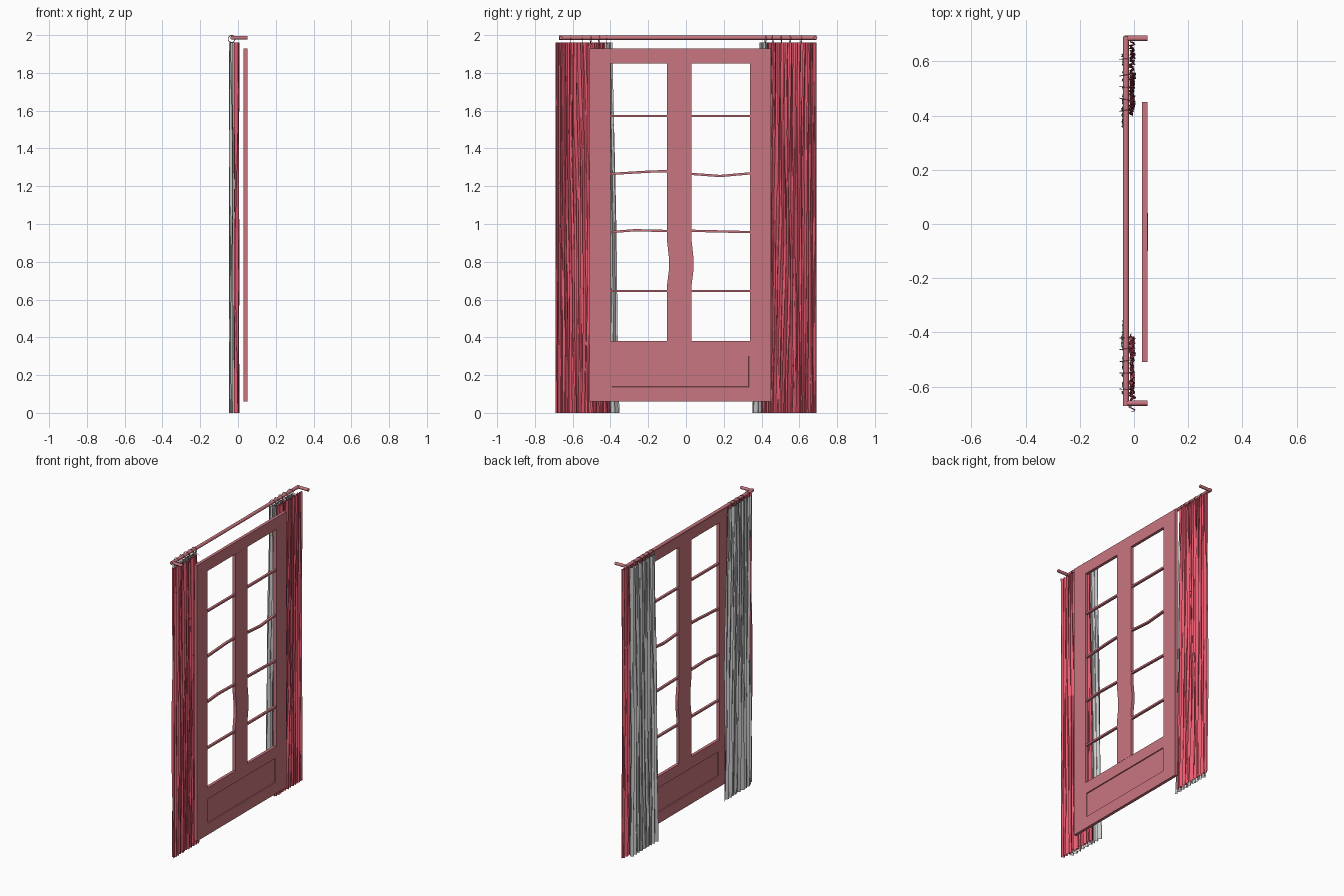
import bpy, bmesh, math, random
from mathutils import Vector

if "Cube" in bpy.data.objects:
    bpy.data.objects.remove(bpy.data.objects["Cube"])

random.seed(4)


def material(name, rgb):
    m = bpy.data.materials.new(name)
    m.diffuse_color = (*rgb, 1)
    m.use_nodes = True
    m.node_tree.nodes["Principled BSDF"].inputs["Base Color"].default_value = m.diffuse_color
    return m


WOOD = material("painted_wood", (0.59, 0.18, 0.215))
CLOTH = material("red_cloth", (0.80, 0.107, 0.16))


def finish(name, bm, mat=None, smooth=None):
    me = bpy.data.meshes.new(name)
    bmesh.ops.recalc_face_normals(bm, faces=bm.faces)
    if smooth:
        for f in bm.faces:
            f.smooth = True
        for e in bm.edges:
            if len(e.link_faces) == 2 and e.calc_face_angle(0) > smooth:
                e.smooth = False
    bm.to_mesh(me)
    bm.free()
    ob = bpy.data.objects.new(name, me)
    bpy.context.collection.objects.link(ob)
    if mat:
        me.materials.append(mat)
    return ob


def slab(name, outline, x0, x1):
    """Extrude a y-z outline from x0 to x1."""
    bm = bmesh.new()
    face = bm.faces.new([bm.verts.new((x0, y, z)) for y, z in outline])
    r = bmesh.ops.extrude_face_region(bm, geom=[face])
    for v in r["geom"]:
        if isinstance(v, bmesh.types.BMVert):
            v.co.x = x1
    return finish(name, bm, WOOD)


def rect(y0, y1, z0, z1):
    return [(y0, z0), (y1, z0), (y1, z1), (y0, z1)]


def tube(name, a, b, radius, sides=12):
    a, b = Vector(a), Vector(b)
    bm = bmesh.new()
    bmesh.ops.create_cone(bm, cap_ends=True, segments=sides, radius1=radius,
                          radius2=radius, depth=(b - a).length)
    bm.transform((b - a).to_track_quat('Z', 'Y').to_matrix().to_4x4())
    bmesh.ops.translate(bm, verts=bm.verts, vec=(a + b) / 2)
    return finish(name, bm, WOOD, 0.7)


# Door frame
X0, X1 = 0.03, 0.05
slab("door_stile_left", rect(-0.51, -0.40, 0.06, 1.93), X0, X1)
slab("door_stile_right", rect(0.34, 0.45, 0.06, 1.93), X0, X1)
slab("door_top_rail", rect(-0.40, 0.34, 1.85, 1.93), X0, X1)
slab("door_lock_rail", rect(-0.40, 0.34, 0.31, 0.38), X0, X1)
slab("door_bottom_rail", rect(-0.40, 0.34, 0.06, 0.13), X0, X1)

# Centre stile with its slight kink
bend = [(0, 0.38), (0, 0.68), (0.010, 0.76), (0.011, 0.81), (0, 0.91), (0, 1.85)]
slab("door_centre_stile", [(-0.10 + d, z) for d, z in bend] +
     [(0.03 + d, z) for d, z in reversed(bend)], X0, X1 + 0.001)

# Lower panel, recessed on both faces
bm = bmesh.new()
bmesh.ops.create_cube(bm, size=1)
for v in bm.verts:
    v.co = Vector((0.04 + v.co.x * 0.02, -0.03 + v.co.y * 0.74, 0.22 + v.co.z * 0.18))
bm.normal_update()
sides = [f for f in bm.faces if abs(f.normal.x) > 0.9]
bmesh.ops.inset_individual(bm, faces=sides, thickness=0.011, depth=0)
bmesh.ops.inset_individual(bm, faces=sides, thickness=0.002, depth=-0.006)
finish("door_lower_panel", bm, WOOD)

# Glazing bars, some bent
bars = [
    [(-0.40, 1.572), (-0.10, 1.572)], [(0.03, 1.572), (0.34, 1.572)],
    [(-0.40, 1.265), (-0.20, 1.277), (-0.10, 1.280)],
    [(0.03, 1.265), (0.18, 1.254), (0.34, 1.268)],
    [(-0.40, 0.957), (-0.27, 0.967), (-0.10, 0.963)],
    [(0.03, 0.964), (0.34, 0.957)],
    [(-0.40, 0.645), (-0.10, 0.645)], [(0.03, 0.645), (0.34, 0.645)],
]
for n, path in enumerate(bars):
    slab(f"glazing_bar_{n}", [(y, z - 0.006) for y, z in path] +
         [(y, z + 0.006) for y, z in reversed(path)], 0.032, 0.048)

# Curtain rod and wall brackets
tube("curtain_rod", (-0.03, -0.672, 1.986), (-0.03, 0.692, 1.986), 0.011)
for label, y in (("left", -0.661), ("right", 0.685)):
    tube(f"rod_bracket_{label}", (-0.035, y, 1.986), (0.05, y, 1.986), 0.010)


def ring(name, y, tilt):
    bm = bmesh.new()
    n, m = 20, 6
    v = [[None] * m for _ in range(n)]
    for i in range(n):
        a = math.tau * i / n
        for j in range(m):
            b = math.tau * j / m
            r = 0.0185 + 0.0018 * math.cos(b)
            x = r * math.cos(a)
            v[i][j] = bm.verts.new((x - 0.034, y + 0.0018 * math.sin(b) + tilt * x,
                                    1.980 + r * math.sin(a)))
    for i in range(n):
        for j in range(m):
            p, q = (i + 1) % n, (j + 1) % m
            bm.faces.new((v[i][j], v[p][j], v[p][q], v[i][q]))
    finish(name, bm, WOOD, 1.0)


def curtain(name, side, y_out, y_top, y_bot, x_mid, amp, folds, mat):
    """Pleated sheet; the inner edge drifts from y_top to y_bot."""
    cols, rows = folds * 6, 24
    p = [random.uniform(0, math.tau) for _ in range(6)]
    size = [random.uniform(0.55, 1.0) for _ in range(folds + 2)]
    bm = bmesh.new()
    grid = []
    for j in range(rows + 1):
        t = j / rows
        z = 1.96 * (1 - t)
        y_in = y_top + (y_bot - y_top) * t + 0.004 * math.sin(7 * t + p[0]) * t
        line = []
        for i in range(cols + 1):
            u = i / cols
            mid = math.sin(math.pi * u)
            w = u + mid * (0.018 * math.sin(5 * t + 9 * u + p[1])
                           + 0.010 * math.sin(11 * t + 17 * u + p[2]))
            ph = math.tau * folds * u
            x = amp * size[int(folds * u)] * math.sin(ph + 0.5 * math.sin(6 * t + p[3]))
            x += 0.25 * amp * math.sin(2.3 * ph + 8 * t + p[4])
            y = y_out + (y_in - y_out) * w
            y += mid * 0.006 * math.sin(2 * ph + p[5] + 3 * t)
            line.append(bm.verts.new((x_mid + x, side * y, z)))
        grid.append(line)
    for a, b in zip(grid, grid[1:]):
        for i in range(cols):
            bm.faces.new((a[i], a[i + 1], b[i + 1], b[i]))
    finish(name, bm, mat, 0.6)


for label, s in (("left", -1), ("right", 1)):
    # Red outer curtain and grey lining curtain behind it
    curtain(f"curtain_{label}", s, 0.692, 0.43, 0.40, -0.007, 0.012, 12, CLOTH)
    curtain(f"lining_{label}", s, 0.645, 0.39, 0.35, -0.035, 0.011, 9, None)
    # Rings and hooks
    for n, y in enumerate((0.42, 0.46, 0.505, 0.55, 0.61)):
        ring(f"curtain_ring_{label}_{n}", s * y, random.uniform(-0.25, 0.25))
        tube(f"curtain_hook_{label}_{n}", (-0.034, s * y, 1.962),
             (0.002, s * y + 0.004, 1.952), 0.0015, 6)
